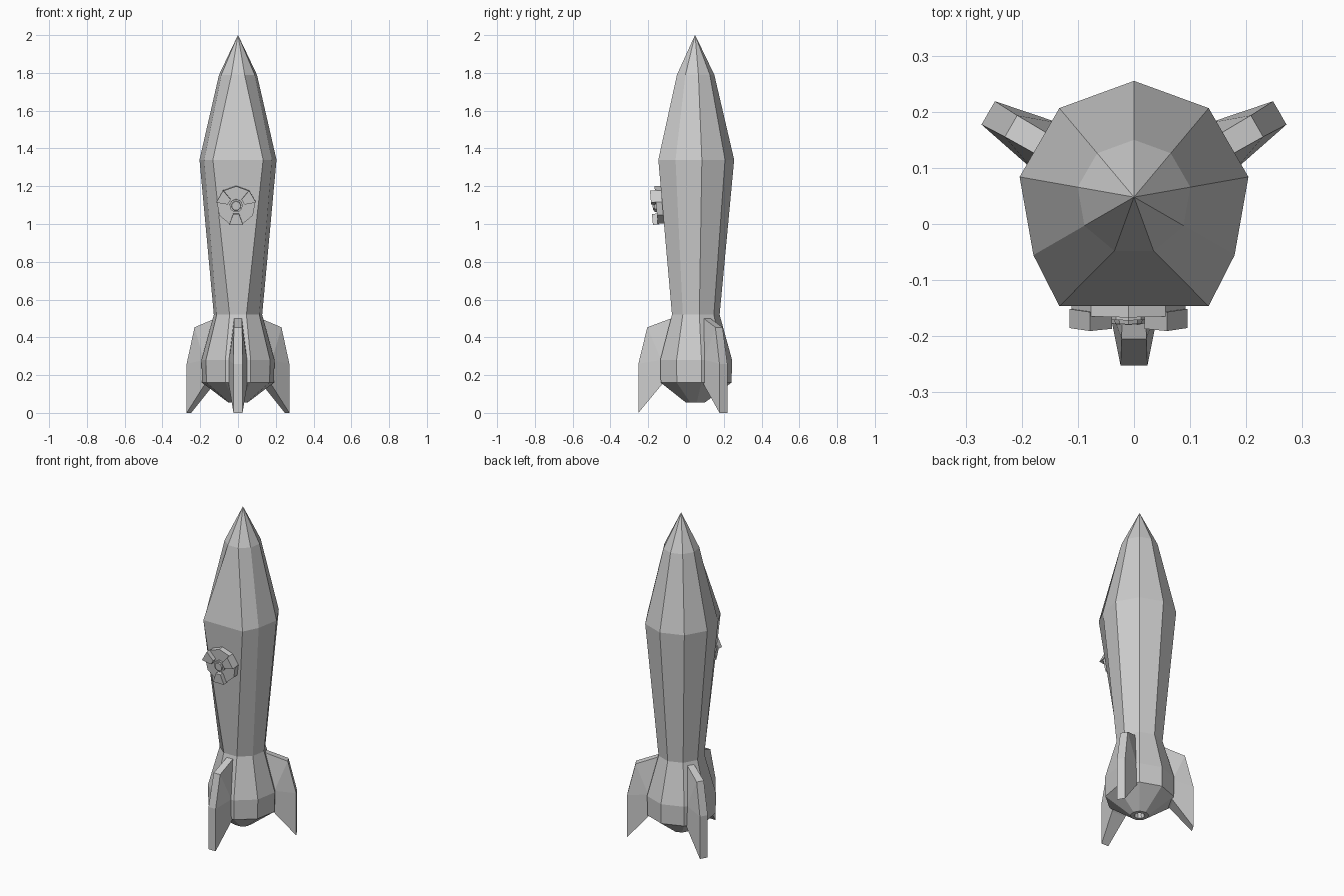
import bpy, bmesh, math
from mathutils import Matrix, Vector

if "Cube" in bpy.data.objects:
    bpy.data.objects.remove(bpy.data.objects["Cube"])

SIDES = 9
CY = 0.048  # body axis in y


def ring(r, z, sides=SIDES):
    step = 2 * math.pi / sides
    return [Vector((r * math.cos(math.pi / 2 + i * step),
                    r * math.sin(math.pi / 2 + i * step), z)) for i in range(sides)]


def loft(name, loops, matrix):
    """Skin a stack of equal-length loops and cap both ends."""
    bm = bmesh.new()
    rows = [[bm.verts.new(p) for p in loop] for loop in loops]
    n = len(rows[0])
    for a, b in zip(rows, rows[1:]):
        for i in range(n):
            j = (i + 1) % n
            bm.faces.new((a[i], a[j], b[j], b[i]))
    bm.faces.new(rows[0])
    bm.faces.new(rows[-1])
    bmesh.ops.remove_doubles(bm, verts=bm.verts, dist=1e-5)
    bmesh.ops.recalc_face_normals(bm, faces=bm.faces)
    mesh = bpy.data.meshes.new(name)
    bm.to_mesh(mesh)
    bm.free()
    obj = bpy.data.objects.new(name, mesh)
    obj.matrix_world = matrix
    bpy.context.collection.objects.link(obj)
    return obj


# Hull: nine-sided profile from recessed nozzle up to the nose tip
profile = [(0.025, 0.085), (0.03, 0.055), (0.052, 0.055), (0.193, 0.16), (0.196, 0.28),
           (0.130, 0.52), (0.207, 1.34), (0.102, 1.79), (0.0005, 2.0)]
loops = [ring(r, z) for r, z in profile]
for p in loops[6]:  # wide front panel at the shoulder
    if p.y < -0.18:
        p.x = math.copysign(0.133, p.x)
loft("hull", loops, Matrix.Translation((0, CY, 0)))

# Fins: radius, height, half thickness (thick root, thin rim)
fin_outline = [(0.10, 0.51, 0.020), (0.253, 0.453, 0.022), (0.30, 0.26, 0.024),
               (0.30, 0.0, 0.024), (0.18, 0.145, 0.048), (0.12, 0.20, 0.050)]
fin_outline.append((0.18, 0.28, 0.048))


def fin(name, angle):
    bm = bmesh.new()
    left = [bm.verts.new((r, h, z)) for r, z, h in fin_outline]
    right = [bm.verts.new((r, -h, z)) for r, z, h in fin_outline]
    n = len(left)
    # side faces split between the root line and the rim
    for s in (left, right):
        bm.faces.new((s[0], s[1], s[6]))
        bm.faces.new((s[1], s[2], s[6]))
        bm.faces.new((s[2], s[3], s[4], s[6]))
        bm.faces.new((s[4], s[5], s[6]))
    for i in range(n):
        j = (i + 1) % n
        bm.faces.new((left[i], left[j], right[j], right[i]))
    bmesh.ops.recalc_face_normals(bm, faces=bm.faces)
    mesh = bpy.data.meshes.new(name)
    bm.to_mesh(mesh)
    bm.free()
    obj = bpy.data.objects.new(name, mesh)
    obj.matrix_world = (Matrix.Translation((0, CY, 0))
                        @ Matrix.Rotation(math.radians(angle), 4, 'Z'))
    bpy.context.collection.objects.link(obj)


for name, angle in (("front_fin", -90), ("right_fin", 30), ("left_fin", 150)):
    fin(name, angle)

# Hatch: disc, three raised blades and a hub, lying on the sloping front panel
panel = Matrix.Translation((-0.01, -0.125, 1.1)) @ Matrix.Rotation(math.radians(94.9), 4, 'X')
loft("hatch_disc", [ring(0.103, -0.01), ring(0.103, 0.033)], panel)
loft("hatch_hub", [ring(0.035, 0.02), ring(0.035, 0.044), ring(0.026, 0.044),
                   ring(0.024, 0.052)], panel)


def blade(name, mid):
    a, b = math.radians(mid - 20), math.radians(mid + 20)
    flat = [(r * math.cos(t), r * math.sin(t))
            for r, t in ((0.045, a), (0.107, a), (0.107, b), (0.045, b))]
    loft(name, [[Vector((x, y, z)) for x, y in flat] for z in (0.025, 0.059)], panel)


for name, mid in (("right_blade", 30), ("left_blade", 150), ("lower_blade", 270)):
    blade(name, mid)
